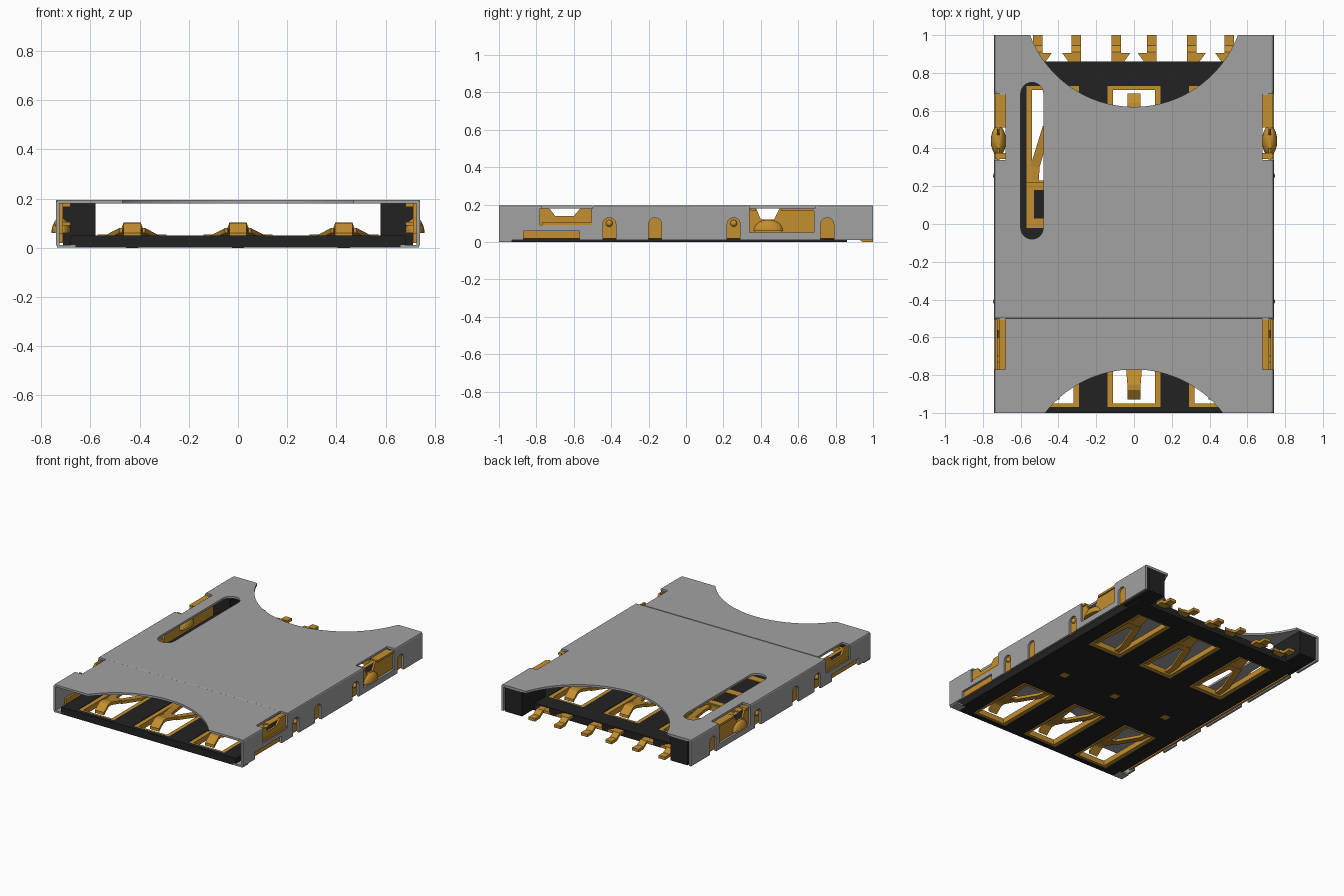
import bpy, bmesh, math
from mathutils import Vector

cube = bpy.data.objects.get("Cube")
if cube:
    bpy.data.objects.remove(cube)


def material(name, rgb):
    m = bpy.data.materials.new(name)
    m.use_nodes = True
    m.diffuse_color = (*rgb, 1)
    bsdf = next(n for n in m.node_tree.nodes if n.type == 'BSDF_PRINCIPLED')
    bsdf.inputs["Base Color"].default_value = (*rgb, 1)
    return m


STEEL = material("grey steel", (0.36, 0.36, 0.36))
GOLD = material("gold contact", (0.55, 0.275, 0.028))
BLACK = material("black plastic", (0.016, 0.016, 0.016))


def finish(name, bm, mat, smooth=False):
    bmesh.ops.remove_doubles(bm, verts=bm.verts, dist=1e-5)
    bmesh.ops.recalc_face_normals(bm, faces=bm.faces)
    for f in bm.faces:
        f.smooth = smooth
    me = bpy.data.meshes.new(name)
    bm.to_mesh(me)
    bm.free()
    me.materials.clear()
    me.materials.append(mat)
    ob = bpy.data.objects.new(name, me)
    bpy.context.collection.objects.link(ob)
    return ob


def plate(outlines, lo, hi, side=False):
    """Filled outline with holes, extruded along z (or along x when side)."""
    cu = bpy.data.curves.new("outline", 'CURVE')
    cu.dimensions = '2D'
    cu.fill_mode = 'BOTH'
    cu.extrude = (hi - lo) / 2
    for pts in outlines:
        sp = cu.splines.new('POLY')
        sp.points.add(len(pts) - 1)
        sp.use_cyclic_u = True
        for p, (u, v) in zip(sp.points, pts):
            p.co = (u, v, 0, 1)
    tmp = bpy.data.objects.new("outline", cu)
    bpy.context.collection.objects.link(tmp)
    bpy.context.view_layer.update()
    me = bpy.data.meshes.new_from_object(
        tmp.evaluated_get(bpy.context.evaluated_depsgraph_get()))
    bm = bmesh.new()
    bm.from_mesh(me)
    bpy.data.objects.remove(tmp)
    bpy.data.curves.remove(cu)
    bpy.data.meshes.remove(me)
    mid = (lo + hi) / 2
    for v in bm.verts:
        a, b, c = v.co
        v.co = (c + mid, a, b) if side else (a, b, c + mid)
    bmesh.ops.remove_doubles(bm, verts=bm.verts, dist=1e-5)
    return bm


def rect(x0, x1, y0, y1):
    return [(x0, y0), (x1, y0), (x1, y1), (x0, y1)]


def box(name, x0, x1, y0, y1, z0, z1, mat):
    bm = bmesh.new()
    bmesh.ops.create_cube(bm, size=1)
    for v in bm.verts:
        v.co = (x0 + (v.co.x + .5) * (x1 - x0), y0 + (v.co.y + .5) * (y1 - y0),
                z0 + (v.co.z + .5) * (z1 - z0))
    return finish(name, bm, mat)


def ribbon(name, path, mat, t=0.02):
    """Bent strip through (x, y, z, width) stations."""
    bm = bmesh.new()
    rings = [[bm.verts.new((x + a * w / 2, y, z + b * t / 2))
              for a, b in ((-1, -1), (1, -1), (1, 1), (-1, 1))] for x, y, z, w in path]
    for r, q in zip(rings, rings[1:]):
        for i in range(4):
            j = (i + 1) % 4
            bm.faces.new((r[i], r[j], q[j], q[i]))
    bm.faces.new(rings[0])
    bm.faces.new(rings[-1])
    return finish(name, bm, mat)


def arc(cx, cy, r, a0, a1, n):
    return [(cx + r * math.cos(math.radians(a0 + (a1 - a0) * i / n)),
             cy + r * math.sin(math.radians(a0 + (a1 - a0) * i / n))) for i in range(n + 1)]


# Shell roof: curved cut-outs front and back, side pockets, one long slot
half = arc(0, -1.365, .595, 90, 37.8, 16)
half += [(.74, -1), (.74, -.77), (.68, -.77), (.68, -.5), (.74, -.5),
         (.74, .34), (.68, .34), (.68, .69), (.74, .69), (.74, 1)]
half += arc(0, 1.208, .588, -20.7, -90, 20)
half[0], half[-1] = (0, -.77), (0, .62)
outline = half + [(-x, y) for x, y in reversed(half[1:-1])]
slot = arc(-.54, .69, .06, 0, 180, 12) + arc(-.54, -.02, .06, 180, 360, 12)
bm = plate([outline, slot], .18, .195)
rim = [e for e in bm.edges if all(abs(v.co.x) > .739 and v.co.z > .194 for v in e.verts)]
bmesh.ops.bevel(bm, geom=rim, offset=.011, segments=2, profile=.5, affect='EDGES')
finish("shell_roof", bm, STEEL)

# Shell side wall profile: arched notches below, spring windows above
wall = [(-1, .01), (-.87, .01), (-.87, .06), (-.57, .06), (-.57, .01)]
ARCHES = (-.41, -.165, .255, .755)
for y in ARCHES:
    wall += [(y - .035, .01)] + arc(y, .095, .035, 180, 0, 10) + [(y + .035, .01)]
wall += [(1, .01), (1, .18), (.685, .18), (.685, .05), (.34, .05), (.34, .18),
         (-.505, .18), (-.505, .09), (-.78, .09), (-.78, .18), (-1, .18)]

for s, tag in ((1, "left"), (-1, "right")):
    def sbox(name, x0, x1, *rest):
        box(f"{name}_{tag}", min(s * x0, s * x1), max(s * x0, s * x1), *rest)

    lo, hi = sorted((s * .725, s * .74))
    finish("shell_wall_" + tag, plate([wall], lo, hi, True), STEEL)
    sbox("front_lip", .66, .735, -1, -.93, 0, .012, STEEL)

    # Gold side strip with raised tabs behind the notches and windows
    strip = [(-.9, .02), (.82, .02), (.82, .14), (.69, .14), (.69, .18), (.5, .18),
             (.47, .12), (.4, .12), (.375, .18), (.335, .18), (.3, .14), (.21, .14),
             (.19, .06), (-.12, .06), (-.13, .14), (-.45, .14), (-.5, .18), (-.565, .18),
             (-.6, .14), (-.7, .14), (-.73, .18), (-.79, .18), (-.8, .06), (-.9, .06)]
    lo, hi = sorted((s * .711, s * .725))
    finish("side_spring_" + tag, plate([strip], lo, hi, True), GOLD)
    sbox("front_spring_shelf", .68, .735, -.77, -.505, .09, .105, GOLD)
    sbox("rear_spring_shelf", .68, .735, .51, .685, .165, .18, GOLD)
    sbox("rear_spring_tab", .68, .735, .345, .375, .165, .18, GOLD)

    # Latch dome with a flat underside, and round rivets
    bm = bmesh.new()
    bmesh.ops.create_uvsphere(bm, u_segments=20, v_segments=12, radius=1)
    for v in bm.verts:
        v.co = (s * .718 + v.co.x * .04, .44 + v.co.y * .08, .06 + max(v.co.z, 0) * .06)
    finish("latch_dome_" + tag, bm, GOLD)
    for y in (-.41, .255):
        bm = bmesh.new()
        bmesh.ops.create_uvsphere(bm, u_segments=12, v_segments=8, radius=.018)
        for v in bm.verts:
            v.co += Vector((s * .729, y, .1))
        finish("rivet_" + tag, bm, GOLD, True)

    # Rear corner blocks
    sbox("rear_block", .58, .711, .74, 1, .01, .18, BLACK)

# Plastic base with six contact windows
COLS = (-.43, 0, .43)
windows = [rect(c - .14, c + .14, y, y + .53) for c in COLS for y in (-.97, .2)]
finish("base", plate([rect(-.68, .68, -1, .86)] + windows, 0, .05), BLACK)

# Contacts: frame, embedded root, two converging arms and a raised tongue
for c in COLS:
    for y0, d, row in ((.2, 1, "rear"), (-.44, -1, "front")):
        def at(v):
            return y0 + d * v

        def span(a, b):
            return sorted((at(a), at(b)))

        frame = [rect(c - .14, c + .14, *span(0, .53)),
                 rect(c - .11, c + .11, *span(.03, .51))]
        finish(f"{row}_contact_frame", plate(frame, .008, .046), GOLD)
        root = [rect(c - .14, c + .14, *span(-.22, .02)),
                rect(c - .1, c + .1, *span(-.17, -.02))]
        finish(f"{row}_contact_root", plate(root, .046, .054), GOLD)
        for s in (-1, 1):
            ribbon(f"{row}_contact_arm", [(c + s * .105, at(.01), .03, .06),
                                          (c + s * .095, at(.1), .035, .05),
                                          (c + s * .03, at(.32), .07, .045)], GOLD)
        ribbon(f"{row}_contact_tongue", [(c, at(.28), .064, .09), (c, at(.35), .078, .08),
                                         (c, at(.41), .092, .07), (c, at(.44), .09, .07),
                                         (c, at(.49), .05, .07)], GOLD)
    # Small pads in the underside
    box("underside_pad", c - .025, c + .025, -.22, -.17, -.0, .004, GOLD)
    bpy.context.collection.objects[-1].location.z = -.001

# Solder tails with a barb to one side
for x, b in ((-.51, 1), (-.305, -1), (-.095, 1), (.095, -1), (.305, 1), (.505, -1)):
    ribbon("solder_tail", [(x, .8, .035, .05), (x, .91, .035, .05),
                           (x, .945, .01, .05), (x, 1, .01, .05)], GOLD)
    barb = [(x, .85), (x + b * .035, .85), (x + b * .075, .905), (x, .905)]
    finish("tail_barb", plate([barb], .026, .044), GOLD)
